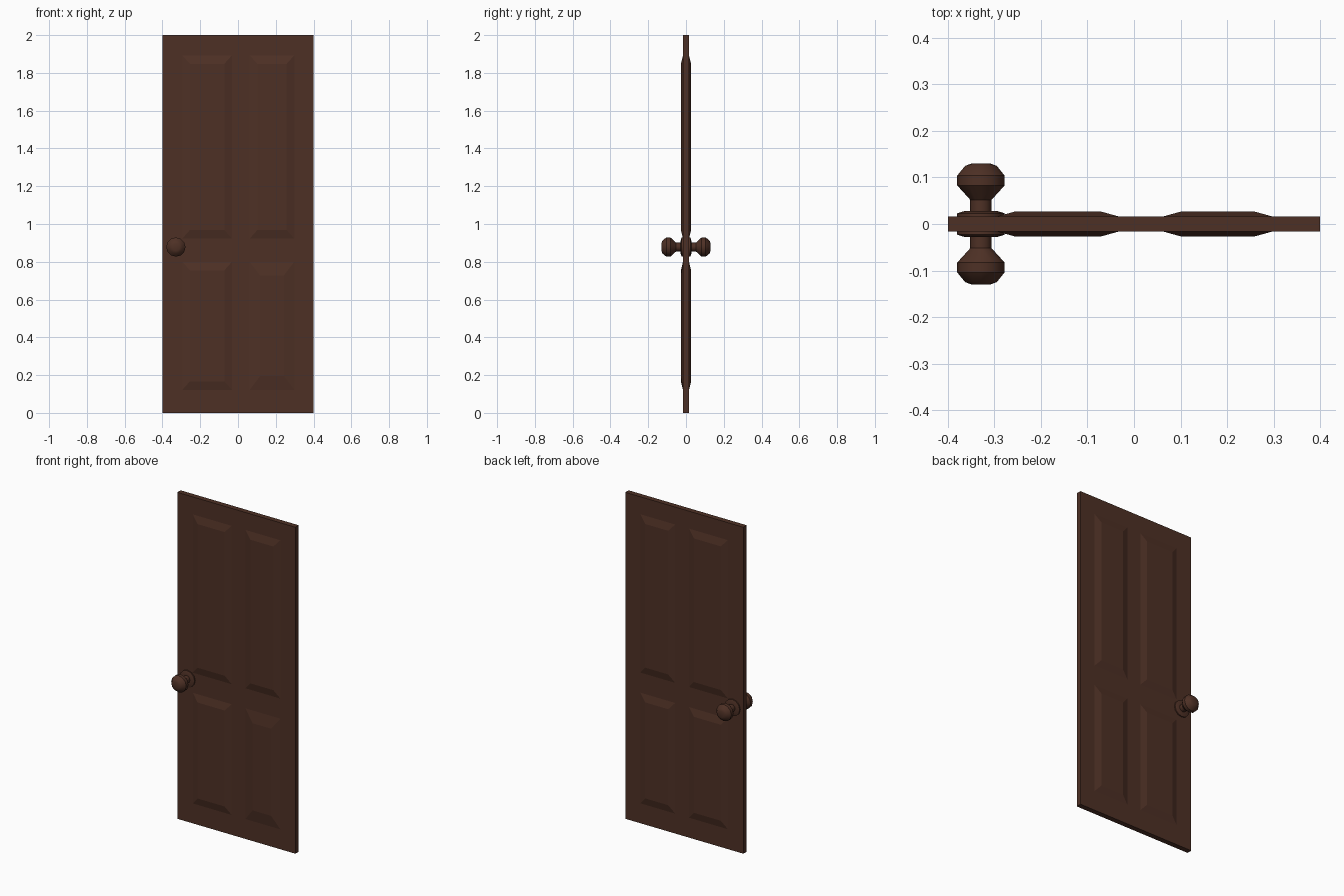
import bpy, bmesh, math

if "Cube" in bpy.data.objects:
    bpy.data.objects.remove(bpy.data.objects["Cube"])

wood = bpy.data.materials.new("dark_brown_wood")
wood.diffuse_color = (0.076, 0.030, 0.0185, 1)
wood.use_nodes = True
wood.node_tree.nodes["Principled BSDF"].inputs["Base Color"].default_value = wood.diffuse_color


def make(name, bm, smooth=False):
    bmesh.ops.recalc_face_normals(bm, faces=bm.faces)
    me = bpy.data.meshes.new(name)
    bm.to_mesh(me)
    bm.free()
    ob = bpy.data.objects.new(name, me)
    bpy.context.collection.objects.link(ob)
    me.materials.append(wood)
    if smooth:
        bpy.context.view_layer.objects.active = ob
        ob.select_set(True)
        bpy.ops.object.shade_smooth_by_angle(angle=math.radians(35))
        ob.select_set(False)
    return ob


# Flat door slab
T = 0.016
bm = bmesh.new()
bmesh.ops.create_cube(bm, size=1)
for v in bm.verts:
    v.co.x *= 0.8
    v.co.y *= 2 * T
    v.co.z = (v.co.z + 0.5) * 2
make("door_slab", bm)


# Raised panels with sloped borders, on both faces
def panel(name, side, x0, x1, z0, z1, bx, bz):
    bm = bmesh.new()
    rings = []
    for y, dx, dz in ((T - 0.004, 0, 0), (T, 0, 0), (0.027, bx, bz)):
        a, b, c, d = x0 + dx, x1 - dx, z0 + dz, z1 - dz
        rings.append([bm.verts.new((x, side * y, z))
                      for x, z in ((a, c), (b, c), (b, d), (a, d))])
    for lo, hi in zip(rings, rings[1:]):
        for i in range(4):
            bm.faces.new((lo[i], lo[i - 1], hi[i - 1], hi[i]))
    bm.faces.new(rings[0])
    bm.faces.new(rings[-1])
    make(name, bm)


for side, label in ((-1, "front"), (1, "back")):
    for x0, x1, col in ((-0.295, -0.032, "left"), (0.062, 0.298, "right")):
        for z0, z1, row in ((0.122, 0.80, "lower"), (0.923, 1.893, "upper")):
            wide = side < 0 and col == "right" and row == "lower"
            panel(f"{label}_{row}_{col}_panel", side, x0, x1, z0, z1,
                  0.055 if wide else 0.04, 0.072 if wide else 0.045)

# Turned knobs with stem and rosette: (radius, distance from door centre)
profile = [(0.051, 0.012), (0.051, 0.023), (0.035, 0.028), (0.023, 0.028),
           (0.023, 0.052), (0.051, 0.083), (0.051, 0.104), (0.034, 0.125),
           (0.020, 0.130)]
N = 12
for side, label in ((-1, "front"), (1, "back")):
    bm = bmesh.new()
    rings = [[bm.verts.new((-0.329 + r * math.cos(2 * math.pi * i / N), side * y,
                            0.878 + r * math.sin(2 * math.pi * i / N)))
              for i in range(N)] for r, y in profile]
    for lo, hi in zip(rings, rings[1:]):
        for i in range(N):
            bm.faces.new((lo[i], lo[i - 1], hi[i - 1], hi[i]))
    bm.faces.new(rings[0])
    bm.faces.new(rings[-1])
    make(f"{label}_door_knob", bm, True)
